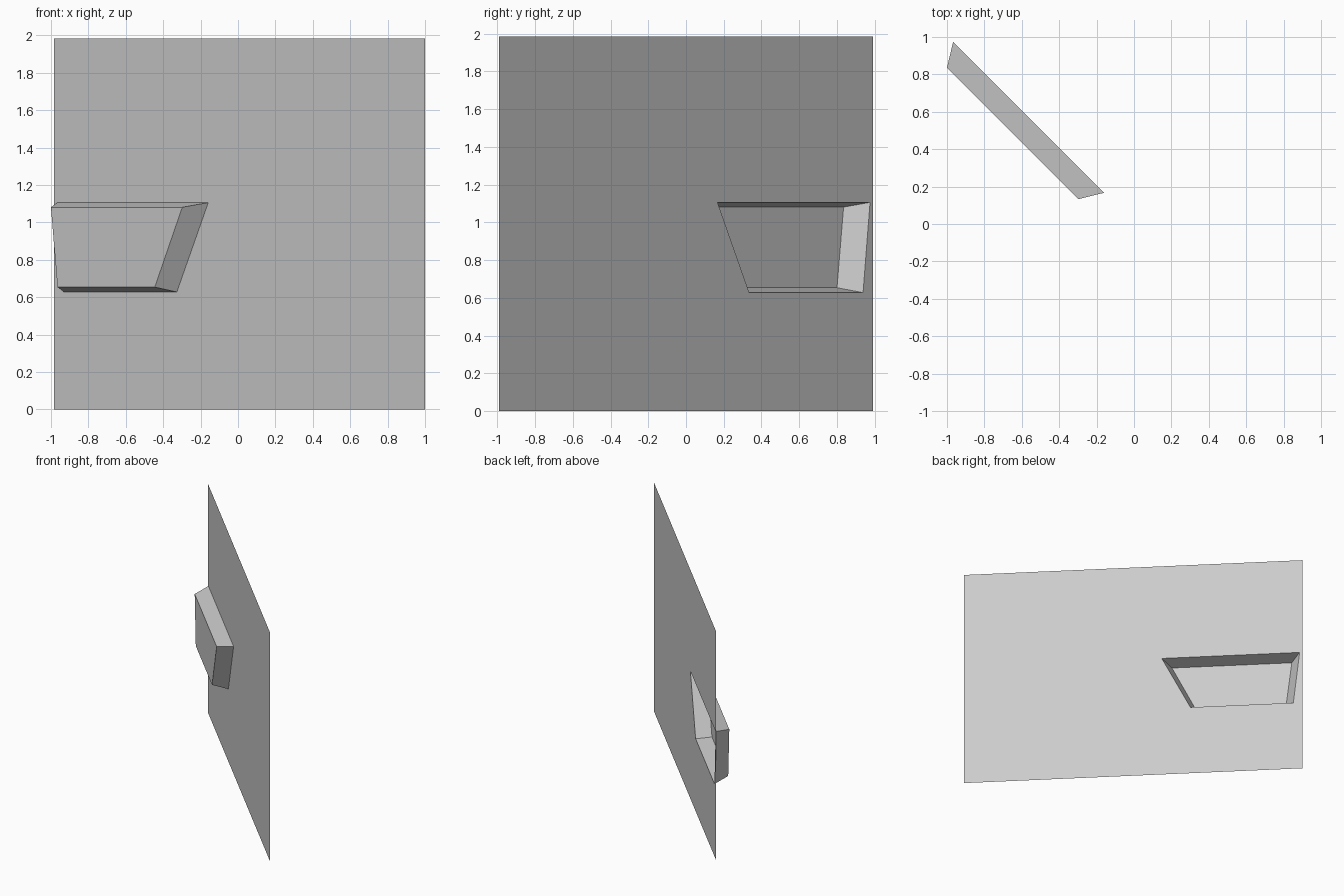
import bpy
import bmesh

cube = bpy.data.objects.get("Cube")
if cube:
    bpy.data.objects.remove(cube, do_unlink=True)

# Single grey finish
grey = bpy.data.materials.new("light_grey")
grey.use_nodes = True
colour = (0.6, 0.6, 0.6, 1)
grey.diffuse_color = colour
grey.node_tree.nodes["Principled BSDF"].inputs["Base Color"].default_value = colour

PANEL = 0.008     # the panel lies on x + y = PANEL
POCKET = -0.165   # the pocket floor lies on x + y = POCKET


def loop(bm, plane, bottom, top, low, high):
    """Four corners on a diagonal upright plane, from x ranges and heights."""
    corners = [(bottom[0], low), (bottom[1], low), (top[1], high), (top[0], high)]
    return [bm.verts.new((x, plane - x, z)) for x, z in corners]


def bridge(bm, outer, inner):
    """Join two four-cornered loops with a ring of quads."""
    for i in range(4):
        j = (i + 1) % 4
        bm.faces.new((outer[i], outer[j], inner[j], inner[i]))


bm = bmesh.new()
# Thin square panel with a tapered opening
edge = loop(bm, PANEL, (-0.984, 1.0), (-0.984, 1.0), 0, 1.984)
opening = loop(bm, PANEL, (-0.93, -0.327), (-0.967, -0.159), 0.628, 1.106)
bridge(bm, edge, opening)
# Pocket pushed out through the front: sloping walls and a flat floor
floor = loop(bm, POCKET, (-0.965, -0.445), (-1.0, -0.298), 0.654, 1.081)
bridge(bm, opening, floor)
bm.faces.new(floor)

mesh = bpy.data.meshes.new("panel_with_pocket")
bm.to_mesh(mesh)
bm.free()
mesh.materials.append(grey)
panel = bpy.data.objects.new("panel_with_pocket", mesh)
bpy.context.collection.objects.link(panel)
